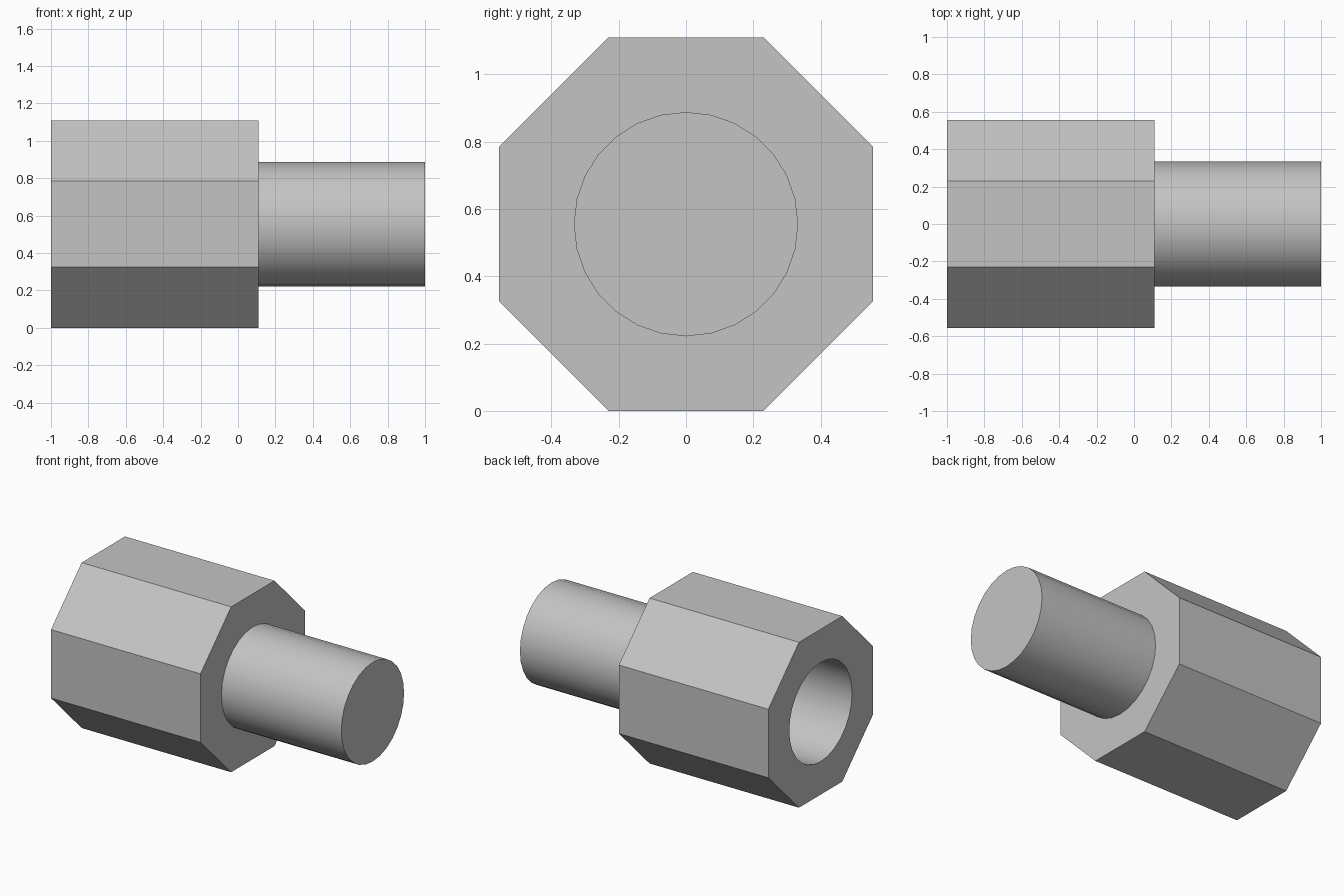
import bpy, bmesh, math

if "Cube" in bpy.data.objects:
    bpy.data.objects.remove(bpy.data.objects["Cube"], do_unlink=True)

APOTHEM = 0.555           # half the width across flats, also the axis height
BORE = 0.333              # radius of stud and socket
LEFT, SHOULDER, RIGHT = -1.0, 0.11, 1.0
SOCKET_END = -0.11
SIDES, ROUND = 8, 28

steel = bpy.data.materials.new("light grey steel")
steel.use_nodes = True
grey = (0.55, 0.55, 0.55, 1)
steel.diffuse_color = grey
steel.node_tree.nodes["Principled BSDF"].inputs["Base Color"].default_value = grey


def ring(bm, x, radius, count, offset=0.0):
    """Closed loop of vertices around the x axis."""
    verts = []
    for i in range(count):
        a = math.tau * (i + offset) / count
        verts.append(bm.verts.new((x, radius * math.cos(a), APOTHEM + radius * math.sin(a))))
    return verts


def wall(bm, a, b):
    """Quads joining two matching loops."""
    n = len(a)
    for i in range(n):
        j = (i + 1) % n
        bm.faces.new((a[i], a[j], b[j], b[i]))


def finish(bm, name):
    bmesh.ops.recalc_face_normals(bm, faces=bm.faces)
    mesh = bpy.data.meshes.new(name)
    bm.to_mesh(mesh)
    bm.free()
    mesh.materials.append(steel)
    obj = bpy.data.objects.new(name, mesh)
    bpy.context.collection.objects.link(obj)
    bpy.ops.object.select_all(action='DESELECT')
    obj.select_set(True)
    bpy.context.view_layer.objects.active = obj
    bpy.ops.object.shade_smooth_by_angle(angle=math.radians(30))
    return obj


# Octagonal body with a blind round socket in its left end
bm = bmesh.new()
corner = APOTHEM / math.cos(math.pi / SIDES)
outer_left = ring(bm, LEFT, corner, SIDES, 0.5)
outer_right = ring(bm, SHOULDER, corner, SIDES, 0.5)
mouth = ring(bm, LEFT, BORE, ROUND)
floor = ring(bm, SOCKET_END, BORE, ROUND)
wall(bm, outer_left, outer_right)
wall(bm, mouth, floor)
bm.faces.new(outer_right)
bm.faces.new(floor)
rim = [e for e in bm.edges if all(abs(v.co.x - LEFT) < 1e-5 for v in e.verts)]
bmesh.ops.triangle_fill(bm, edges=rim, use_beauty=True, normal=(-1, 0, 0))
finish(bm, "octagonal_body")

# Round stud on the right end
bm = bmesh.new()
base = ring(bm, SHOULDER, BORE, ROUND)
tip = ring(bm, RIGHT, BORE, ROUND)
wall(bm, base, tip)
bm.faces.new(base)
bm.faces.new(tip)
finish(bm, "round_stud")
